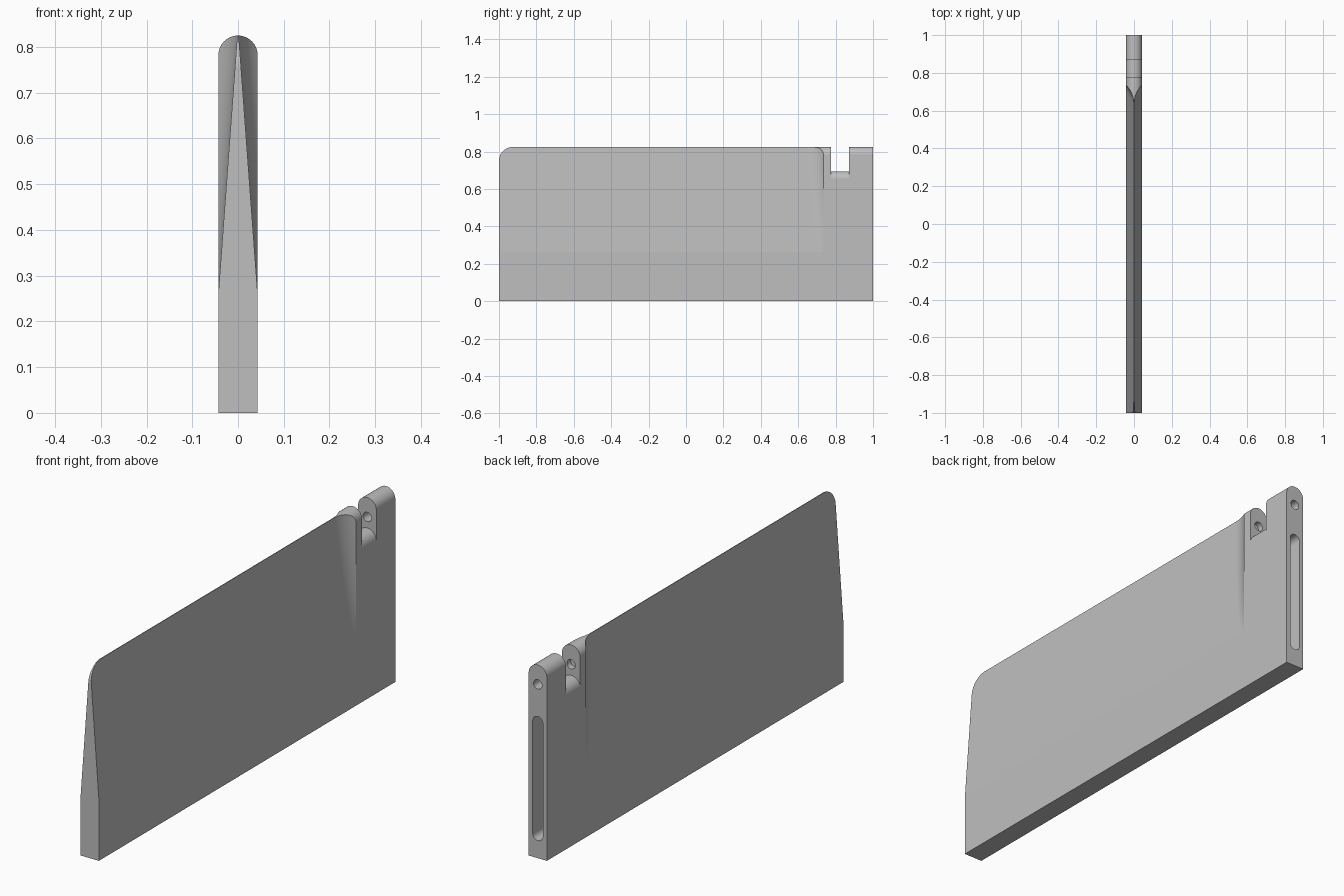
import bpy
import bmesh
from math import sin, cos, pi, sqrt, radians

if "Cube" in bpy.data.objects:
    bpy.data.objects.remove(bpy.data.objects["Cube"], do_unlink=True)

HALF = 0.043          # half thickness of the plate
TOP = 0.825           # overall height
GRIND_Z = 0.26        # height where the blade bevel starts
EDGE = 0.0015         # half thickness of the cutting edge
FLARE_Y = 0.735       # where the bevel runs out into the block
FLARE_R = 0.13        # radius of the run-out

steel = bpy.data.materials.new("plain grey")
steel.use_nodes = True
steel.diffuse_color = (0.52, 0.52, 0.52, 1)
steel.node_tree.nodes["Principled BSDF"].inputs["Base Color"].default_value = steel.diffuse_color


def finish(bm, name):
    bmesh.ops.recalc_face_normals(bm, faces=bm.faces)
    mesh = bpy.data.meshes.new(name)
    bm.to_mesh(mesh)
    bm.free()
    mesh.materials.append(steel)
    obj = bpy.data.objects.new(name, mesh)
    bpy.context.collection.objects.link(obj)
    return obj


def loft(name, rings):
    """Closed solid through rings of equal point count."""
    bm = bmesh.new()
    loops = [[bm.verts.new(p) for p in ring] for ring in rings]
    n = len(loops[0])
    for a, b in zip(loops, loops[1:]):
        for i in range(n):
            j = (i + 1) % n
            bm.faces.new((a[i], a[j], b[j], b[i]))
    bm.faces.new(loops[0])
    bm.faces.new(loops[-1])
    return finish(bm, name)


def prism_y(name, pts, y0, y1):
    return loft(name, [[(x, y, z) for x, z in pts] for y in (y0, y1)])


def prism_x(name, pts, x0, x1):
    return loft(name, [[(x, y, z) for y, z in pts] for x in (x0, x1)])


def arc(cx, cz, r, a0, a1, steps=24):
    angles = [radians(a0 + (a1 - a0) * i / steps) for i in range(steps + 1)]
    return [(cx + r * cos(a), cz + r * sin(a)) for a in angles]


def bevel_cutter(side):
    """Flat tapering grind that ends in a concave run-out."""
    rings = []
    slope = (HALF - EDGE) / (TOP - GRIND_Z)
    for i in range(-1, 26):
        t = i / 24
        z = GRIND_Z + (TOP - GRIND_Z) * t * abs(t) if i > 0 else GRIND_Z + 0.05 * i
        d = (z - GRIND_Z) * slope
        w = HALF - d
        e_max = max(d, 0) + 0.012
        start = FLARE_Y - sqrt(max(2 * FLARE_R * d - d * d, 0))
        ring = [(w + e_max, -1.1), (w, -1.1)]
        for k in range(17):
            e = e_max * (k / 16) ** 2
            ring.append((w + e, start + sqrt(2 * FLARE_R * e - e * e)))
        rings.append([(side * x, y, z) for x, y in ring])
    return loft("bevel_cutter", rings)


# Plate with a half-round top edge
plate = prism_y("blade_plate",
                [(-HALF, 0), (HALF, 0)] + arc(0, TOP - HALF, HALF, 0, 180), -1, 1)

cutters = [bevel_cutter(1), bevel_cutter(-1)]

# Rounded front upper corner
R = 0.075
cutters.append(prism_x("corner_cutter",
                       [(-1.1, TOP + 0.1), (-1 + R, TOP + 0.1)]
                       + arc(-1 + R, TOP - R, R, 90, 180, 16)
                       + [(-1.1, TOP - R)], -0.1, 0.1))

# Notch with a half-round floor
SADDLE = 0.652
cutters.append(prism_y("notch_cutter",
                       [(-0.1, SADDLE), (-0.1, 0.9), (0.1, 0.9), (0.1, SADDLE)]
                       + arc(0, SADDLE, HALF, 0, 180), 0.775, 0.872))

# Pin hole through the rear post and into the block
cutters.append(prism_y("pin_hole_cutter", arc(0, 0.742, 0.02, 0, 345, 23), 0.75, 1.1))

# Long slot in the rear end
S = 0.024
cutters.append(prism_y("slot_cutter",
                       arc(0, 0.605 - S, S, 0, 180, 16) + arc(0, 0.075 + S, S, 180, 360, 16),
                       0.85, 1.1))

bpy.context.view_layer.objects.active = plate
for cutter in cutters:
    cutter.hide_render = True
    mod = plate.modifiers.new("cut", "BOOLEAN")
    mod.operation = "DIFFERENCE"
    mod.solver = "EXACT"
    mod.object = cutter
    bpy.ops.object.modifier_apply(modifier=mod.name)
    bpy.data.objects.remove(cutter, do_unlink=True)

# Smooth curved areas, keep the edges crisp
bpy.ops.object.select_all(action="DESELECT")
plate.select_set(True)
bpy.ops.object.shade_smooth_by_angle(angle=radians(20))
weighted = plate.modifiers.new("even_normals", "WEIGHTED_NORMAL")
weighted.keep_sharp = True
